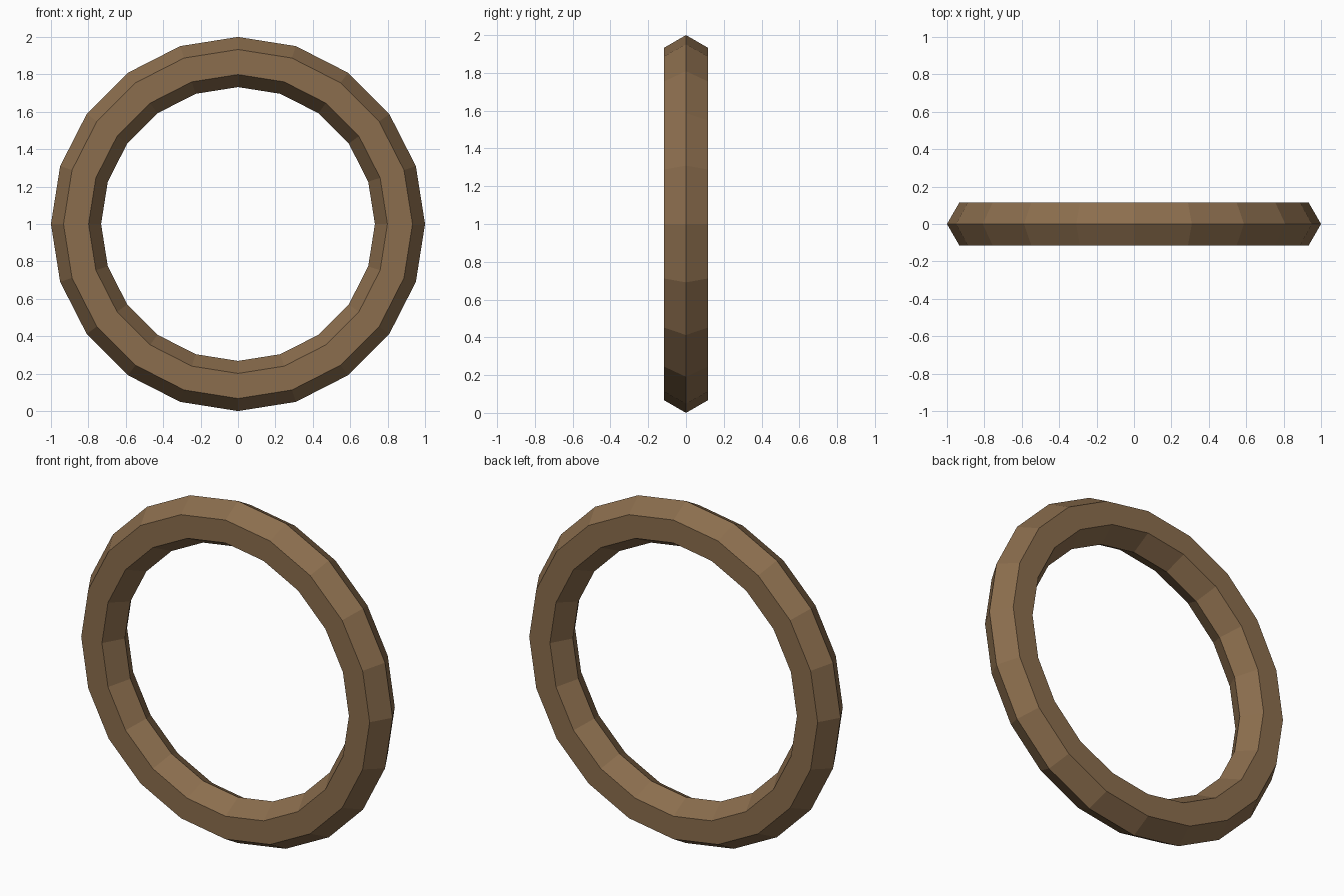
import bpy
import math

if "Cube" in bpy.data.objects:
    bpy.data.objects.remove(bpy.data.objects["Cube"])

# Wooden ring: 20-sided hoop with a hexagonal cross-section, standing upright
OUTER, INNER = 1.0, 0.732
major = (OUTER + INNER) / 2
minor = (OUTER - INNER) / 2

bpy.ops.mesh.primitive_torus_add(
    major_segments=20, minor_segments=6,
    major_radius=major, minor_radius=minor,
    location=(0, 0, 1), rotation=(math.pi / 2, 0, 0))
ring = bpy.context.object
ring.name = "ring"
bpy.ops.object.transform_apply(location=True, rotation=True, scale=True)
bpy.ops.object.shade_flat()

# Brown wood colour
wood = bpy.data.materials.new("brown_wood")
wood.diffuse_color = (0.26, 0.155, 0.075, 1)
wood.use_nodes = True
wood.node_tree.nodes["Principled BSDF"].inputs["Base Color"].default_value = wood.diffuse_color
ring.data.materials.append(wood)
